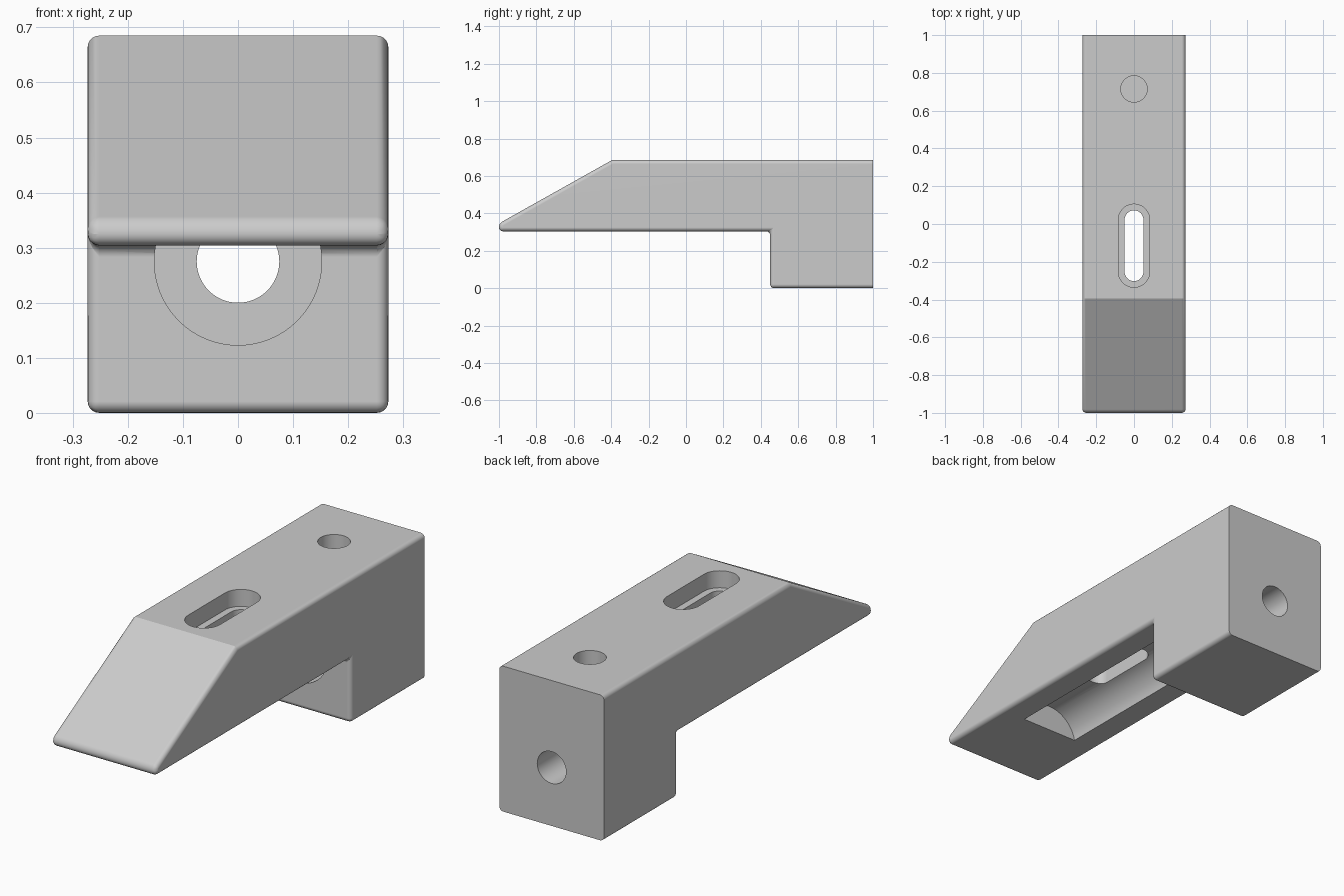
import bpy, bmesh, math
from mathutils import Matrix, Vector

if "Cube" in bpy.data.objects:
    bpy.data.objects.remove(bpy.data.objects["Cube"])

HALF_W, TOP, UNDER, STEP_Y = 0.273, 0.685, 0.304, 0.45
BORE_Z = 0.275

grey = bpy.data.materials.new("plain_grey")
grey.use_nodes = True
grey.diffuse_color = (0.6, 0.6, 0.6, 1)
grey.node_tree.nodes["Principled BSDF"].inputs["Base Color"].default_value = grey.diffuse_color


def make_object(name, bm):
    bmesh.ops.recalc_face_normals(bm, faces=bm.faces)
    mesh = bpy.data.meshes.new(name)
    bm.to_mesh(mesh)
    bm.free()
    mesh.materials.append(grey)
    obj = bpy.data.objects.new(name, mesh)
    bpy.context.collection.objects.link(obj)
    return obj


def extrude(bm, points, offset):
    face = bm.faces.new([bm.verts.new(p) for p in points])
    new = bmesh.ops.extrude_face_region(bm, geom=[face])["geom"]
    bmesh.ops.translate(bm, vec=offset, verts=[v for v in new if isinstance(v, bmesh.types.BMVert)])


def cylinder(name, radius, start, end):
    start, end = Vector(start), Vector(end)
    axis = end - start
    bm = bmesh.new()
    bmesh.ops.create_cone(bm, cap_ends=True, segments=64, radius1=radius, radius2=radius,
                          depth=axis.length,
                          matrix=Matrix.Translation((start + end) / 2)
                          @ axis.to_track_quat("Z", "Y").to_matrix().to_4x4())
    return make_object(name, bm)


def slot(name, radius, y_min, y_max, z_min, z_max):
    # Round-ended slot running along y
    points = []
    for centre, first in ((y_max - radius, 0), (y_min + radius, math.pi)):
        for i in range(25):
            a = first + math.pi * i / 24
            points.append((radius * math.cos(a), centre + radius * math.sin(a), z_min))
    bm = bmesh.new()
    extrude(bm, points, (0, 0, z_max - z_min))
    return make_object(name, bm)


# Clamp body: side profile with a sloped nose and a stepped heel
profile = [(-1, UNDER), (-1, 0.346), (-0.395, TOP), (1, TOP),
           (1, 0), (STEP_Y, 0), (STEP_Y, UNDER)]
bm = bmesh.new()
extrude(bm, [(-HALF_W, y, z) for y, z in profile], (2 * HALF_W, 0, 0))
bmesh.ops.recalc_face_normals(bm, faces=bm.faces)


def is_rounded(edge):
    a, b = (v.co for v in edge.verts)
    back = a.y > 0.99 and b.y > 0.99
    crest = abs(a.x - b.x) > 0.1 and a.z > 0.6
    return not back and not crest


bmesh.ops.bevel(bm, geom=[e for e in bm.edges if is_rounded(e)], offset=0.021,
                offset_type="OFFSET", segments=5, profile=0.5, affect="EDGES")
body = make_object("clamp_body", bm)

# Holes, slots and the underside groove
cutters = [
    cylinder("groove_cutter", 0.152, (0, -0.6, BORE_Z), (0, 0.6, BORE_Z)),
    cylinder("back_hole_cutter", 0.075, (0, 0.5, BORE_Z), (0, 1.1, BORE_Z)),
    cylinder("top_hole_cutter", 0.07, (0, 0.715, 0.48), (0, 0.715, 0.8)),
    slot("slot_recess_cutter", 0.083, -0.335, 0.105, 0.605, 0.8),
    slot("slot_cutter", 0.05, -0.302, 0.072, 0.3, 0.7),
]
for cutter in cutters:
    cutter.hide_render = True
    mod = body.modifiers.new(cutter.name, "BOOLEAN")
    mod.operation, mod.solver, mod.object = "DIFFERENCE", "EXACT", cutter

# Apply the cuts and drop the cutters
bpy.context.view_layer.update()
cut = bpy.data.meshes.new_from_object(body.evaluated_get(bpy.context.evaluated_depsgraph_get()))
body.modifiers.clear()
body.data = cut
cut.name = "clamp_body"
for cutter in cutters:
    bpy.data.objects.remove(cutter)

# Smooth rounded edges, crisp crest and hole rims
bpy.ops.object.select_all(action="DESELECT")
body.select_set(True)
bpy.context.view_layer.objects.active = body
bpy.ops.object.shade_smooth_by_angle(angle=math.radians(25))
weighted = body.modifiers.new("even_shading", "WEIGHTED_NORMAL")
weighted.keep_sharp = True
